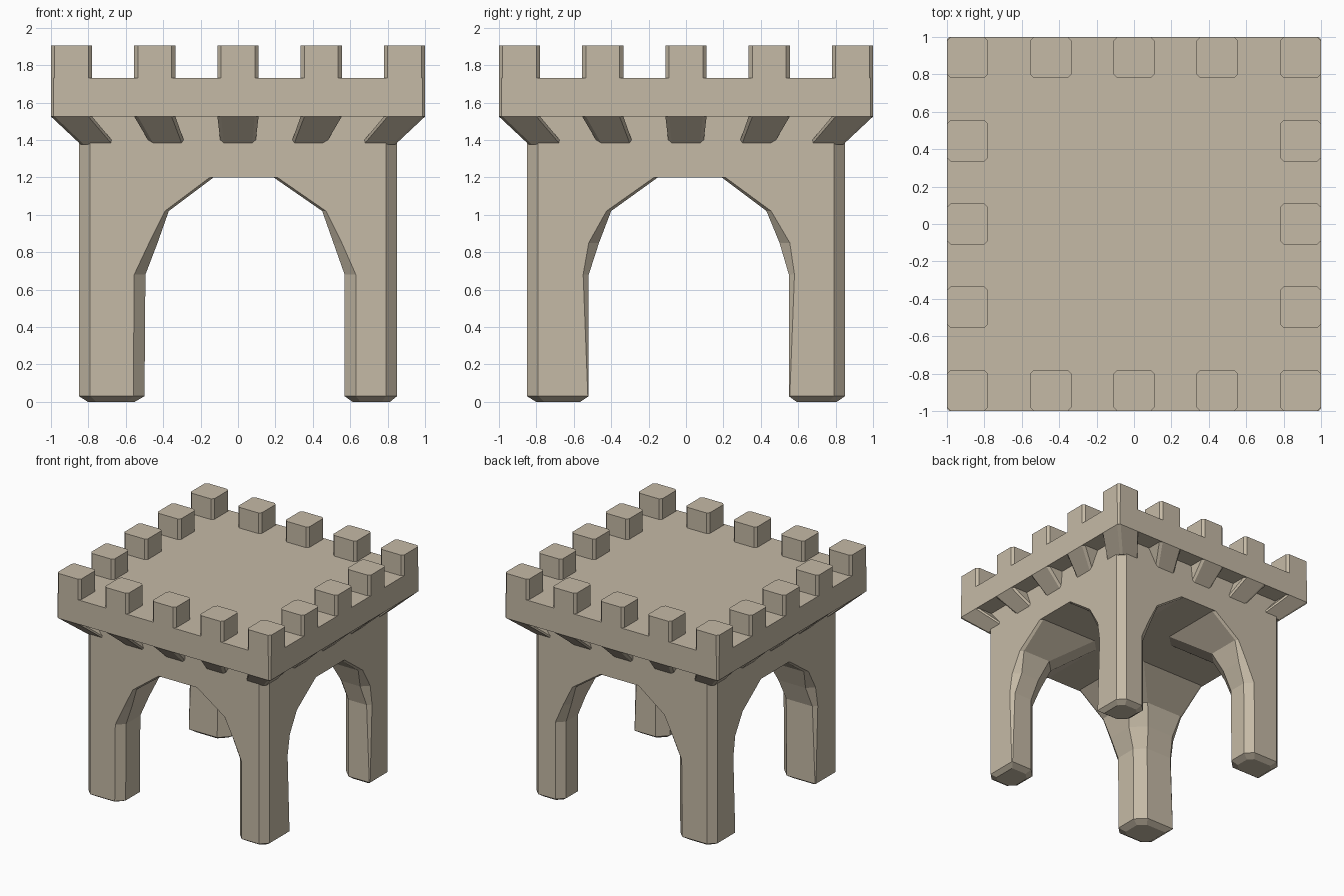
import bpy, bmesh

if "Cube" in bpy.data.objects:
    bpy.data.objects.remove(bpy.data.objects["Cube"])

stone = bpy.data.materials.new("stone")
stone.diffuse_color = (0.56, 0.49, 0.38, 1)
stone.use_nodes = True
stone.node_tree.nodes["Principled BSDF"].inputs["Base Color"].default_value = stone.diffuse_color


def finish(name, bm):
    bmesh.ops.remove_doubles(bm, verts=bm.verts, dist=0.0005)
    bmesh.ops.recalc_face_normals(bm, faces=bm.faces)
    me = bpy.data.meshes.new(name)
    bm.to_mesh(me)
    bm.free()
    me.materials.append(stone)
    ob = bpy.data.objects.new(name, me)
    bpy.context.collection.objects.link(ob)
    return ob


def chamfered(cx, cy, h, c):
    """Square outline with cut corners."""
    return [(cx + x, cy + y) for x, y in
            [(h, -h + c), (h, h - c), (h - c, h), (-h + c, h),
             (-h, h - c), (-h, -h + c), (-h + c, -h), (h - c, -h)]]


def loft(bm, rings, bottom=True, top=True):
    """Join outlines of 3D points with side faces and optional caps."""
    vs = [[bm.verts.new(p) for p in r] for r in rings]
    n = len(vs[0])
    for a, b in zip(vs, vs[1:]):
        for i in range(n):
            j = (i + 1) % n
            bm.faces.new((a[i], a[j], b[j], b[i]))
    if bottom:
        bm.faces.new(vs[0][::-1])
    if top:
        bm.faces.new(vs[-1])
    return vs


def at(outline, z, s=1.0):
    return [(x * s, y * s, z) for x, y in outline]


# Vault profile: z, leg inner edges (left, right, front, back), chamfers (x end, y end, inner)
W, C, SPRING = 0.85, 0.06, 1.2
levels = [
    (0.03, 0.50, 0.57, 0.52, 0.55, 0.06, 0.005, 0.08),
    (0.68, 0.495, 0.57, 0.52, 0.55, 0.06, 0.03, 0.08),
    (0.85, 0.43, 0.51, 0.465, 0.50, 0.045, 0.055, 0.11),
    (1.02, 0.37, 0.45, 0.40, 0.43, 0.02, 0.025, 0.11),
    (SPRING, 0.13, 0.19, 0.15, 0.19, 0.02, 0.02, 0.10),
]


def leg_ring(level, sx, sy):
    z, l, r, f, b, cx, cy, ci = level
    xi, yi = (r if sx > 0 else l), (b if sy > 0 else f)
    pts = [(W, W - C), (W - C, W), (xi + cx, W), (xi, W - cx),
           (xi, yi + ci), (xi + ci, yi), (W - cy, yi), (W, yi + cy)]
    return [(sx * x, sy * y, z) for x, y in pts]


# Arched body: four flaring legs, upper walls and vault ceiling
bm = bmesh.new()
ceiling = []
for sx, sy in [(1, 1), (-1, 1), (-1, -1), (1, -1)]:
    rings = [leg_ring(lv, sx, sy) for lv in levels]
    mx = sum(p[0] for p in rings[0]) / 8
    my = sum(p[1] for p in rings[0]) / 8
    foot = [(mx + (x - mx) * 0.72, my + (y - my) * 0.72, 0) for x, y, z in rings[0]]
    vs = loft(bm, [foot] + rings, top=False)
    edge = vs[-1][2:]
    ceiling += edge if sx * sy < 0 else edge[::-1]
bm.faces.new(ceiling)
walls = chamfered(0, 0, W, C)
loft(bm, [at(walls, SPRING), at(walls, 1.525)], bottom=False, top=False)
finish("arched_body", bm)

# Parapet slab
bm = bmesh.new()
slab = chamfered(0, 0, 1.0, 0.013)
loft(bm, [at(slab, 1.525), at(slab, 1.73)])
finish("parapet_slab", bm)

# Merlons on the slab edge, with matching sloped corbels below
H = 0.11
spots = [-0.89, -0.445, 0, 0.445, 0.89]
merlons, corbels = bmesh.new(), bmesh.new()
for x in spots:
    for y in spots:
        if max(abs(x), abs(y)) < 0.8:
            continue
        outline = chamfered(x, y, H, 0.02)
        loft(merlons, [at(outline, 1.73), at(outline, 1.905)], bottom=False)
        loft(corbels, [at(outline, 1.375, 0.84), at(outline, 1.525)], top=False)
finish("merlons", merlons)
finish("corbels", corbels)
